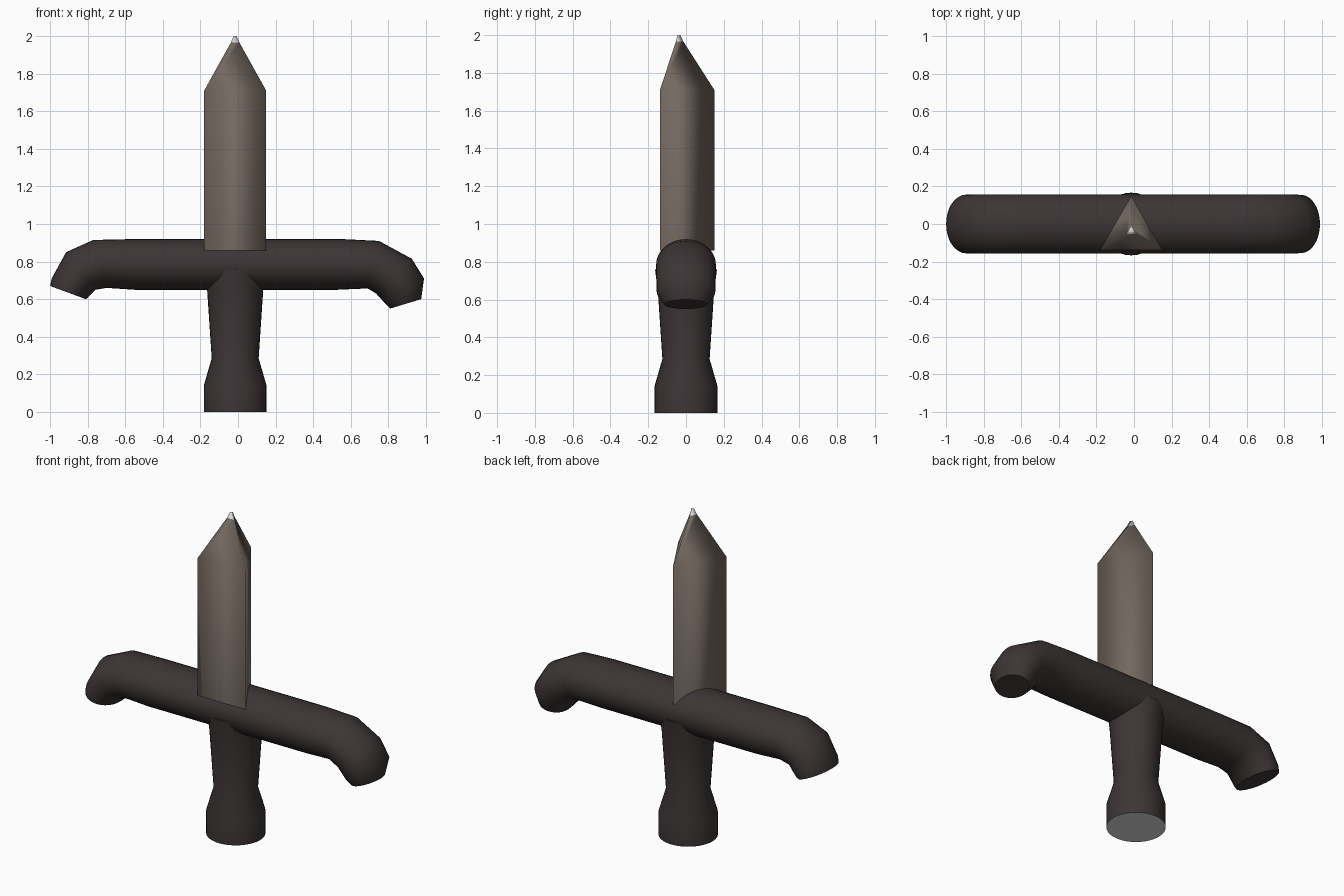
import bpy, math
from mathutils import Vector

if "Cube" in bpy.data.objects:
    bpy.data.objects.remove(bpy.data.objects["Cube"])


def material(name, rgb):
    m = bpy.data.materials.new(name)
    m.diffuse_color = (*rgb, 1)
    m.use_nodes = True
    m.node_tree.nodes["Principled BSDF"].inputs["Base Color"].default_value = m.diffuse_color
    return m


DARK = material("dark_wood", (0.045, 0.035, 0.035))
BROWN = material("worn_brown", (0.175, 0.140, 0.120))
PALE = material("pale_grey", (0.70, 0.70, 0.70))


def loft(name, rings, mats, angle, cap_start=True, cap_end=True):
    """Skin a list of rings, then smooth edges below the given angle."""
    n = len(rings[0])
    verts = [v for r in rings for v in r]
    faces = [(k * n + i, k * n + (i + 1) % n, (k + 1) * n + (i + 1) % n, (k + 1) * n + i)
             for k in range(len(rings) - 1) for i in range(n)]
    if cap_start:
        faces.append(tuple(reversed(range(n))))
    if cap_end:
        faces.append(tuple(range(len(verts) - n, len(verts))))
    me = bpy.data.meshes.new(name)
    me.from_pydata(verts, [], faces)
    for m in mats:
        me.materials.append(m)
    ob = bpy.data.objects.new(name, me)
    bpy.context.collection.objects.link(ob)
    bpy.ops.object.select_all(action='DESELECT')
    ob.select_set(True)
    bpy.context.view_layer.objects.active = ob
    bpy.ops.object.shade_smooth_by_angle(angle=math.radians(angle))
    return ob


CX = -0.015
N = 32

# Handle: flared foot, narrow waist, widening into the guard
profile = [(0.167, 0), (0.167, 0.14), (0.125, 0.285), (0.149, 0.645), (0.164, 0.76)]
handle = loft("handle", [[(CX + r * math.cos(2 * math.pi * i / N),
                           r * math.sin(2 * math.pi * i / N), z) for i in range(N)]
                         for r, z in profile], [DARK, PALE], 50)
for p in handle.data.polygons:          # pale underside
    if p.normal.z < -0.9:
        p.material_index = 1

# Guard: round bar with drooping ends; outer x,z / inner x,z / half depth
sections = [(-1.0, 0.67, -0.81, 0.60, 0.150), (-0.992, 0.71, -0.80, 0.607, 0.156),
            (-0.915, 0.85, -0.76, 0.65, 0.158), (-0.77, 0.915, -0.70, 0.66, 0.158),
            (-0.55, 0.92, -0.55, 0.65, 0.158), (0.55, 0.92, 0.53, 0.65, 0.158),
            (0.75, 0.91, 0.69, 0.657, 0.158), (0.925, 0.815, 0.735, 0.63, 0.158),
            (0.99, 0.71, 0.79, 0.57, 0.155), (0.975, 0.60, 0.81, 0.55, 0.115)]
rings = []
for ox, oz, ix, iz, d in sections:
    c = Vector(((ox + ix) / 2, 0, (oz + iz) / 2))
    u = Vector(((ox - ix) / 2, 0, (oz - iz) / 2))
    rings.append([c + u * math.cos(2 * math.pi * i / N)
                  + Vector((0, d * math.sin(2 * math.pi * i / N), 0)) for i in range(N)])
loft("guard", rings, [DARK], 50)

# Blade: triangular prism drawn in to an off-centre point with a pale tip
base = [(-0.165, -0.138), (0.165, -0.138), (0, 0.15)]
tip_y = -0.04
stages = [(1, 0.86), (1, 1.71), (0.14, 1.965), (0.05, 2.0)]
blade = loft("blade", [[(CX + x * s, tip_y + (y - tip_y) * s, z) for x, y in base]
                       for s, z in stages], [BROWN, PALE], 130, cap_start=False)
for p in blade.data.polygons:
    if p.center.z > 1.97:
        p.material_index = 1
